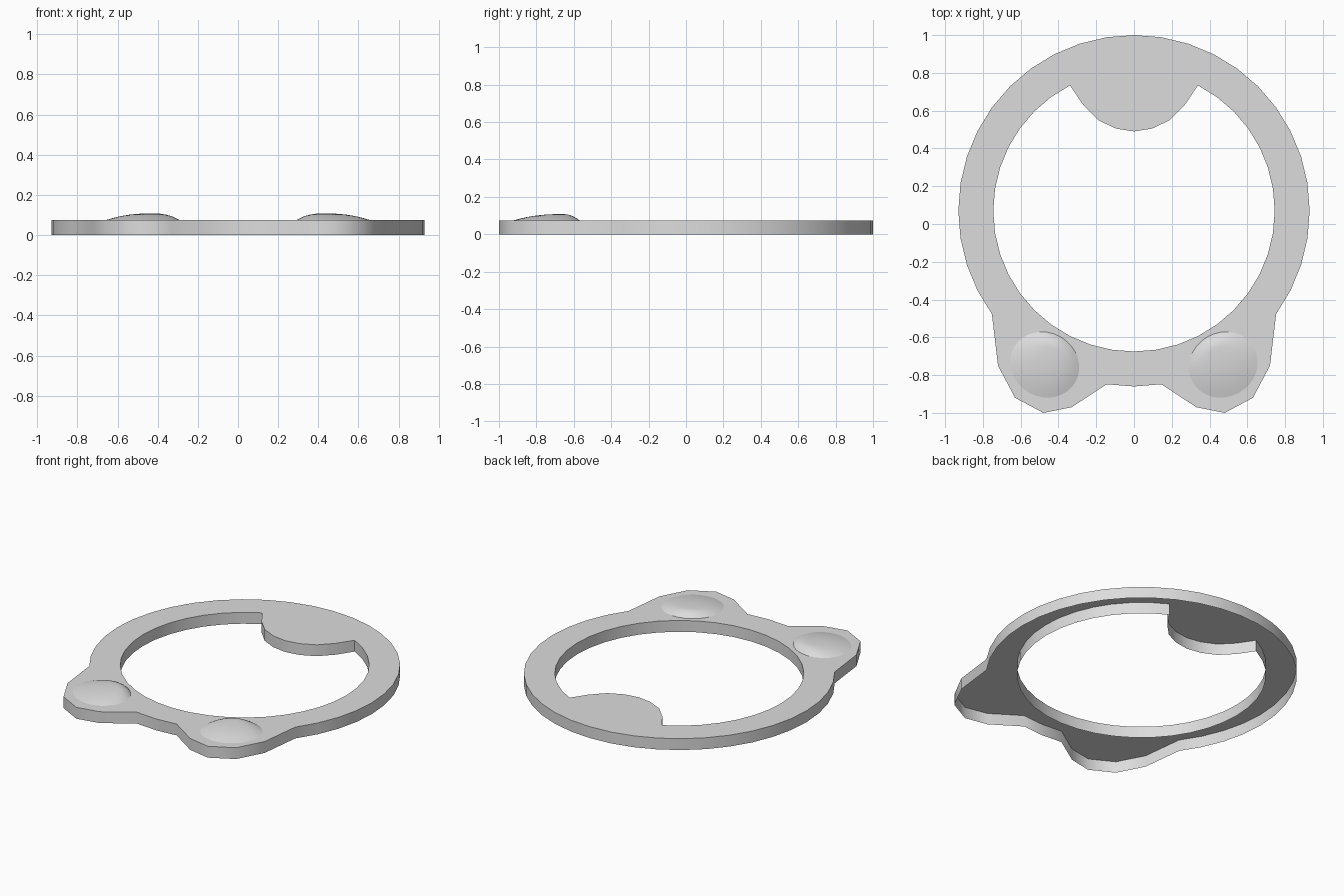
import bpy, bmesh, math
from mathutils import Vector

cube = bpy.data.objects.get("Cube")
if cube:
    bpy.data.objects.remove(cube, do_unlink=True)

THICK, CENTRE, SEGS = 0.075, Vector((0, 0.07)), 40
OUTER, INNER = 0.93, 0.745

grey = bpy.data.materials.new("light grey")
grey.use_nodes = True
colour = (0.72, 0.72, 0.72, 1)
grey.diffuse_color = colour
grey.node_tree.nodes["Principled BSDF"].inputs["Base Color"].default_value = colour


def finish(name, bm):
    mesh = bpy.data.meshes.new(name)
    bm.to_mesh(mesh)
    bm.free()
    mesh.materials.append(grey)
    obj = bpy.data.objects.new(name, mesh)
    bpy.context.collection.objects.link(obj)
    bpy.ops.object.select_all(action="DESELECT")
    obj.select_set(True)
    bpy.context.view_layer.objects.active = obj
    bpy.ops.object.shade_smooth_by_angle(angle=math.radians(50))


def arc(radius, first, last):
    """Points on the ring, counted in segments clockwise from the back."""
    step = math.tau / SEGS
    return [CENTRE + radius * Vector((math.sin(i * step), math.cos(i * step)))
            for i in range(first, last + 1)]


def mirrored(half):
    """Close a right-hand half outline whose ends lie on the centre line."""
    return half + [Vector((-p.x, p.y)) for p in half[-2:0:-1]]


# Outline with a front lug, and the opening with the back tab
lug = [Vector(p) for p in ((0.72, -0.75), (0.63, -0.92), (0.48, -1.0), (0.33, -0.97))]
tab = [Vector(p) for p in ((0, 0.49), (0.095, 0.505), (0.19, 0.55), (0.27, 0.632))]
outline = mirrored(arc(OUTER, 0, 14) + lug + arc(OUTER, 19, 20))
opening = mirrored(tab + arc(INNER, 3, 20))

# Ring shell: a top face with walls around it, open underneath
bm = bmesh.new()
for loop in (outline, opening):
    verts = [bm.verts.new((p.x, p.y, 0)) for p in loop]
    for a, b in zip(verts, verts[1:] + verts[:1]):
        bm.edges.new((a, b))
bmesh.ops.triangle_fill(bm, edges=bm.edges[:], use_beauty=True, use_dissolve=False)
top = bmesh.ops.extrude_face_region(bm, geom=bm.faces[:])
bmesh.ops.translate(bm, vec=(0, 0, THICK),
                    verts=[v for v in top["geom"] if isinstance(v, bmesh.types.BMVert)])
bmesh.ops.recalc_face_normals(bm, faces=bm.faces)
underside = [f for f in bm.faces if f.calc_center_median().z < THICK * 0.1]
bmesh.ops.delete(bm, geom=underside, context="FACES")
finish("ring_shell", bm)

# Low oval domes on the lugs, steeper towards the opening
ALONG, ACROSS, HEIGHT, RINGS, SIDES = 0.17, 0.187, 0.033, 8, 32
for side, name in ((1, "left_dome"), (-1, "right_dome")):
    base = Vector((0.473 * side, -0.745))
    inward = (CENTRE - base).normalized()
    sideways = Vector((inward.y, -inward.x))
    lean = inward * 0.095
    bm = bmesh.new()
    previous = None
    for r in range(RINGS):
        t = 1 - r / RINGS
        z = THICK + HEIGHT * (1 - t ** 2.3)
        ring = []
        for i in range(SIDES):
            a = -math.tau * i / SIDES
            p = base + lean * (1 - t) + t * (inward * ALONG * math.cos(a)
                                             + sideways * ACROSS * math.sin(a))
            ring.append(bm.verts.new((p.x, p.y, z)))
        if previous:
            for i in range(SIDES):
                j = (i + 1) % SIDES
                bm.faces.new((previous[i], previous[j], ring[j], ring[i]))
        previous = ring
    tip = bm.verts.new((*(base + lean), THICK + HEIGHT))
    for i in range(SIDES):
        bm.faces.new((previous[i], previous[(i + 1) % SIDES], tip))
    finish(name, bm)
